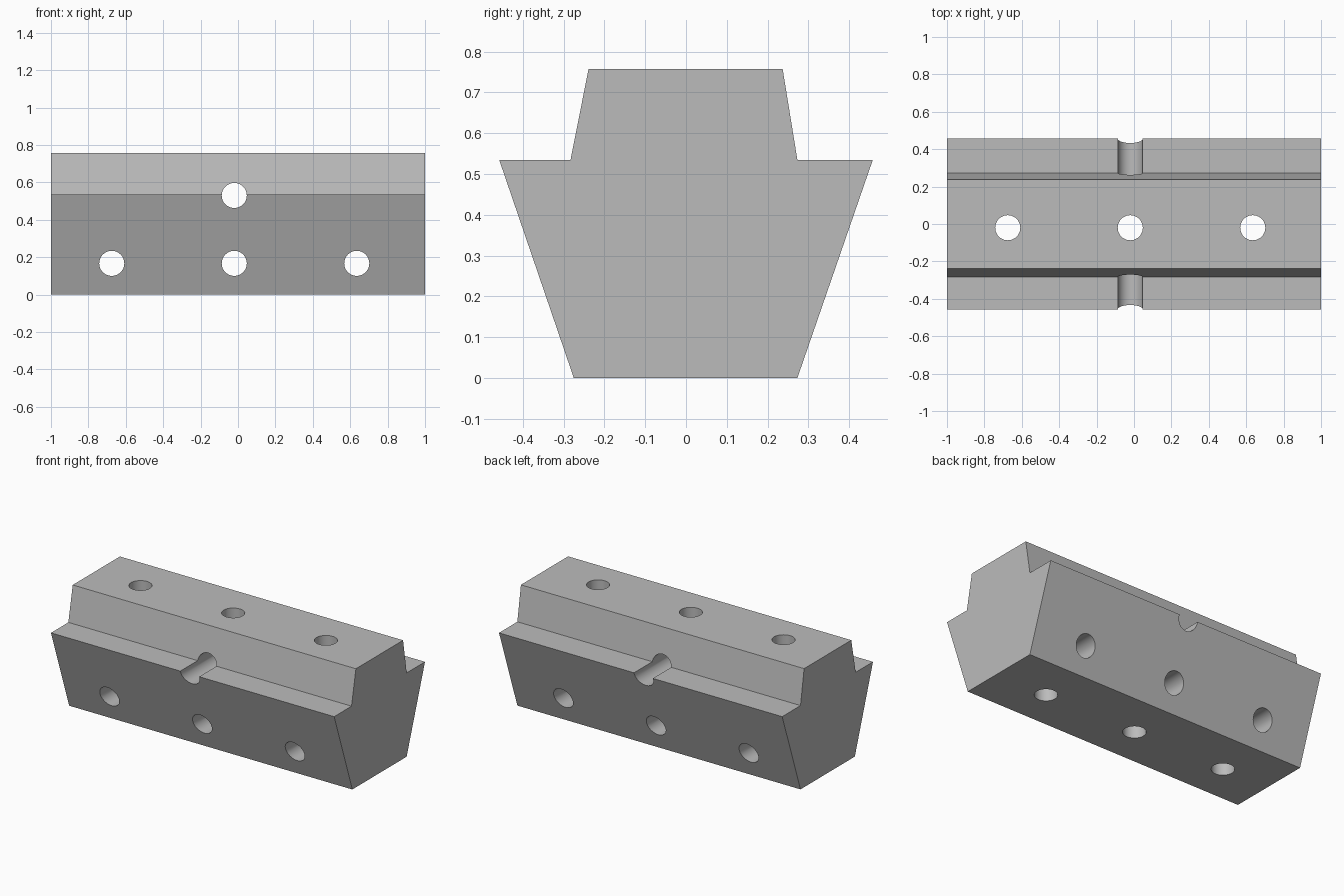
import bpy, bmesh
from math import pi

cube = bpy.data.objects.get("Cube")
if cube:
    bpy.data.objects.remove(cube, do_unlink=True)

grey = bpy.data.materials.new("plain grey")
grey.use_nodes = True
colour = (0.5, 0.5, 0.5, 1)
grey.diffuse_color = colour
grey.node_tree.nodes["Principled BSDF"].inputs["Base Color"].default_value = colour

# Stepped block: end profile (y, z) extruded along x
PROFILE = [(-0.275, 0), (0.273, 0), (0.458, 0.535), (0.273, 0.535),
           (0.237, 0.757), (-0.239, 0.757), (-0.283, 0.535), (-0.458, 0.535)]
bm = bmesh.new()
end = bm.faces.new([bm.verts.new((-1, y, z)) for y, z in PROFILE])
side = bmesh.ops.extrude_face_region(bm, geom=[end])
moved = [v for v in side["geom"] if isinstance(v, bmesh.types.BMVert)]
bmesh.ops.translate(bm, verts=moved, vec=(2, 0, 0))
bmesh.ops.recalc_face_normals(bm, faces=bm.faces)
mesh = bpy.data.meshes.new("stepped_block")
bm.to_mesh(mesh)
bm.free()
mesh.materials.append(grey)
block = bpy.data.objects.new("stepped_block", mesh)
bpy.context.collection.objects.link(block)


def drill(location, rotation=(0, 0, 0)):
    """Cut a round through hole in the block."""
    bpy.ops.mesh.primitive_cylinder_add(vertices=48, radius=0.067, depth=3,
                                        location=location, rotation=rotation)
    cutter = bpy.context.object
    cutter.name = "hole_cutter"
    cutter.hide_render = True
    cutter.data.materials.append(grey)
    mod = block.modifiers.new("hole", 'BOOLEAN')
    mod.operation = 'DIFFERENCE'
    mod.solver = 'EXACT'
    mod.object = cutter
    bpy.context.view_layer.objects.active = block
    bpy.ops.object.modifier_apply(modifier=mod.name)
    bpy.data.objects.remove(cutter, do_unlink=True)


# Three vertical and three crossing holes, plus one at the ledge
MIDDLE = -0.02
for x in (MIDDLE - 0.655, MIDDLE, MIDDLE + 0.655):
    drill((x, -0.02, 0.4))
    drill((x, 0, 0.167), (pi / 2, 0, 0))
drill((MIDDLE, 0, 0.53), (pi / 2, 0, 0))

# Smooth bores, sharp block edges
bpy.ops.object.select_all(action='DESELECT')
block.select_set(True)
bpy.context.view_layer.objects.active = block
bpy.ops.object.shade_smooth_by_angle(angle=pi / 9)
